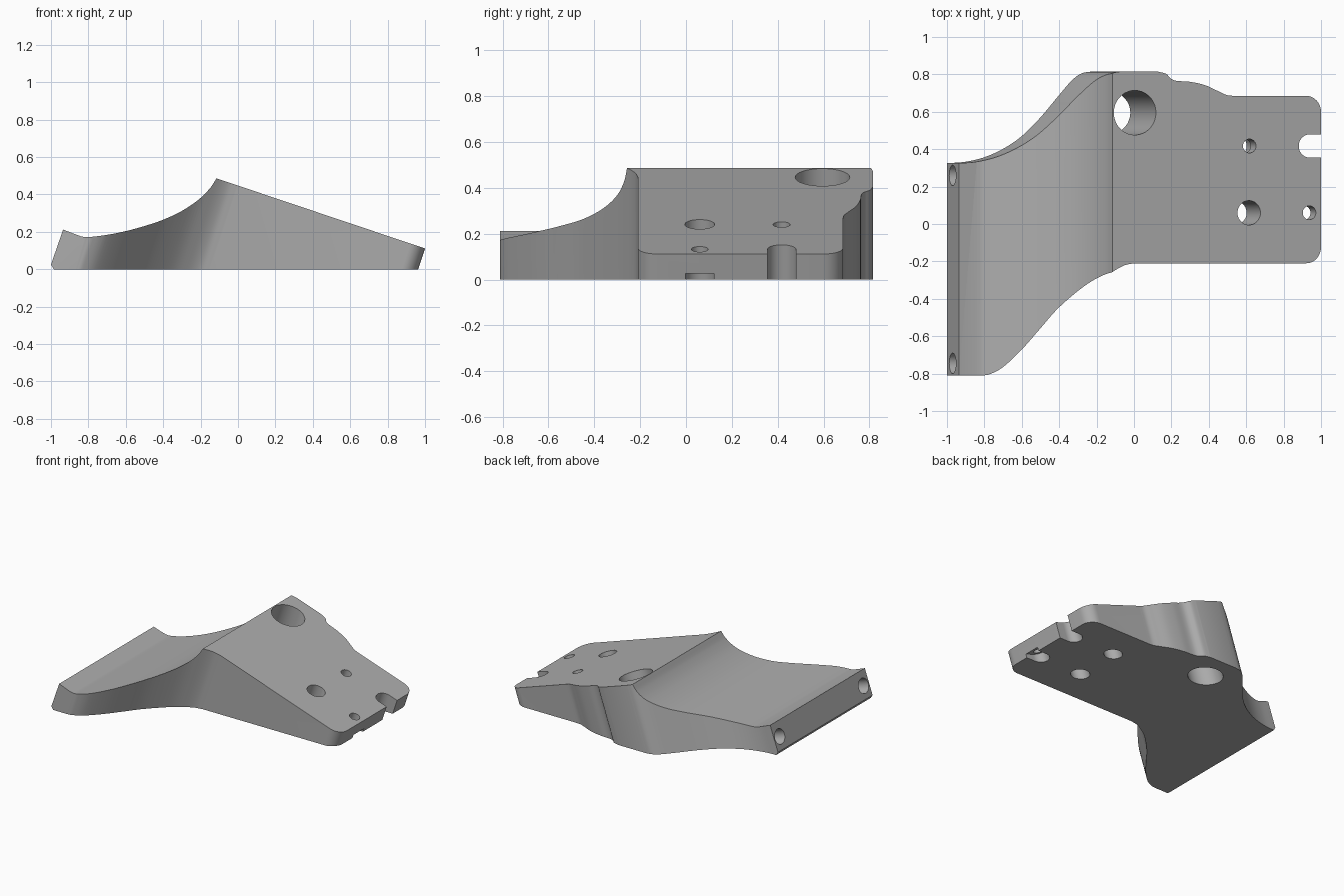
import bpy, bmesh, math
from mathutils import Matrix, Vector

if "Cube" in bpy.data.objects:
    bpy.data.objects.remove(bpy.data.objects["Cube"], do_unlink=True)

SLOPE = 0.336                  # lean of the side walls, square to the top plate
TILT = math.atan(SLOPE)

grey = bpy.data.materials.new("plain_grey")
grey.use_nodes = True
grey.diffuse_color = (0.42, 0.42, 0.42, 1)
grey.node_tree.nodes["Principled BSDF"].inputs["Base Color"].default_value = (0.42, 0.42, 0.42, 1)


def smooth(pts, steps=6):
    """Smooth curve through the points."""
    p = [Vector(q) for q in pts]
    p = [2 * p[0] - p[1]] + p + [2 * p[-1] - p[-2]]
    out = []
    for a, b, c, d in zip(p, p[1:], p[2:], p[3:]):
        for i in range(steps):
            t = i / steps
            out.append(0.5 * (2 * b + (c - a) * t + (2 * a - 5 * b + 4 * c - d) * t**2
                              + (3 * b - a - 3 * c + d) * t**3))
    return out + [p[-2]]


def arc(cx, cy, r, start, end, steps):
    angles = [math.radians(start + (end - start) * i / steps) for i in range(steps + 1)]
    return [Vector((cx + r * math.cos(a), cy + r * math.sin(a))) for a in angles]


def prism(name, pts, low, high, matrix):
    """Extrude a flat outline and place it with a matrix."""
    bm = bmesh.new()
    face = bm.faces.new([bm.verts.new((p[0], p[1], low)) for p in pts])
    new = bmesh.ops.extrude_face_region(bm, geom=[face])["geom"]
    bmesh.ops.translate(bm, vec=(0, 0, high - low),
                        verts=[v for v in new if isinstance(v, bmesh.types.BMVert)])
    bm.transform(matrix)
    bmesh.ops.recalc_face_normals(bm, faces=bm.faces)
    mesh = bpy.data.meshes.new(name)
    bm.to_mesh(mesh)
    bm.free()
    mesh.materials.append(grey)
    obj = bpy.data.objects.new(name, mesh)
    bpy.context.collection.objects.link(obj)
    return obj


def combine(target, tool, operation):
    bpy.context.view_layer.objects.active = target
    mod = target.modifiers.new(tool.name, "BOOLEAN")
    mod.object, mod.operation, mod.solver = tool, operation, "EXACT"
    bpy.ops.object.modifier_apply(modifier=mod.name)
    bpy.data.objects.remove(tool, do_unlink=True)


# Plan outline, counter-clockwise from the front left
front_curve = smooth([(-0.87, -0.81), (-0.83, -0.803), (-0.762, -0.765), (-0.669, -0.672),
                      (-0.578, -0.558), (-0.489, -0.445), (-0.364, -0.32), (-0.278, -0.257),
                      (-0.21, -0.222), (-0.15, -0.21)])
back_step = smooth([(0.44, 0.685), (0.40, 0.69), (0.351, 0.71), (0.273, 0.742), (0.184, 0.76),
                    (0.106, 0.765), (0.07, 0.777), (0.04, 0.803), (-0.01, 0.815)])
back_curve = smooth([(-0.23, 0.815), (-0.28, 0.805), (-0.33, 0.77), (-0.4, 0.69), (-0.5, 0.57),
                     (-0.6, 0.47), (-0.7, 0.402), (-0.8, 0.357), (-0.9, 0.333), (-1.0, 0.325)])
outline = ([(-1.2, -0.81)] + front_curve
           + arc(0.875, -0.122, 0.088, -90, 0, 8) + arc(0.875, 0.597, 0.088, 0, 90, 8)
           + back_step + back_curve + [(-1.2, 0.325)])
lean = Matrix.Identity(4)
lean[0][2] = SLOPE
body = prism("bracket_body", outline, -0.1, 0.7, lean)

# Side profile: angled end, scooped saddle, sloping plate
scoop = smooth([(-0.84, 0.176), (-0.8, 0.172), (-0.7, 0.184), (-0.6, 0.204), (-0.5, 0.231),
                (-0.4, 0.265), (-0.3, 0.312), (-0.21, 0.373), (-0.15, 0.433), (-0.115, 0.486)])
profile = [(1.1, 0), (-0.985, 0), (-1, 0.025), (-0.935, 0.212)] + scoop + [(1.1, 0.0774)]
combine(body, prism("side_profile", profile, -1, 1, Matrix.Rotation(math.pi / 2, 4, "X")),
        "INTERSECT")


def bore(name, u, y, r, low=-0.4, high=0.8, open_end=False):
    """Cut a hole square to the plate, optionally running out of the end."""
    if open_end:
        pts = arc(0, 0, r, 90, 270, 20) + [(0.3, -r), (0.3, r)]
    else:
        pts = arc(0, 0, r, 0, 350, 35)
    place = Matrix.Translation((u, y, 0)) @ Matrix.Rotation(TILT, 4, "Y")
    combine(body, prism(name, pts, low, high, place), "DIFFERENCE")


# Holes through the plate, with seats let in from below
bore("large_hole", -0.145, 0.595, 0.119)
bore("medium_hole", 0.534, 0.06, 0.065)
bore("inner_screw_hole", 0.537, 0.417, 0.037)
bore("outer_screw_hole", 0.893, 0.06, 0.037)
bore("end_slot", 0.896, 0.417, 0.0625, open_end=True)
bore("inner_screw_seat", 0.537, 0.417, 0.0625, high=0.163)
bore("outer_screw_seat", 0.893, 0.06, 0.0625, high=0.049, open_end=True)

# Blind holes in the angled end
for y in (0.26, -0.745):
    place = Matrix.Translation((-0.97, y, 0.112)) @ Matrix.Rotation(TILT - math.pi / 2, 4, "Y")
    combine(body, prism("end_hole", arc(0, 0, 0.055, 0, 345, 23), -0.13, 0.2, place),
            "DIFFERENCE")

bpy.ops.object.select_all(action="DESELECT")
body.select_set(True)
bpy.context.view_layer.objects.active = body
bpy.ops.object.shade_smooth_by_angle(angle=math.radians(25))
